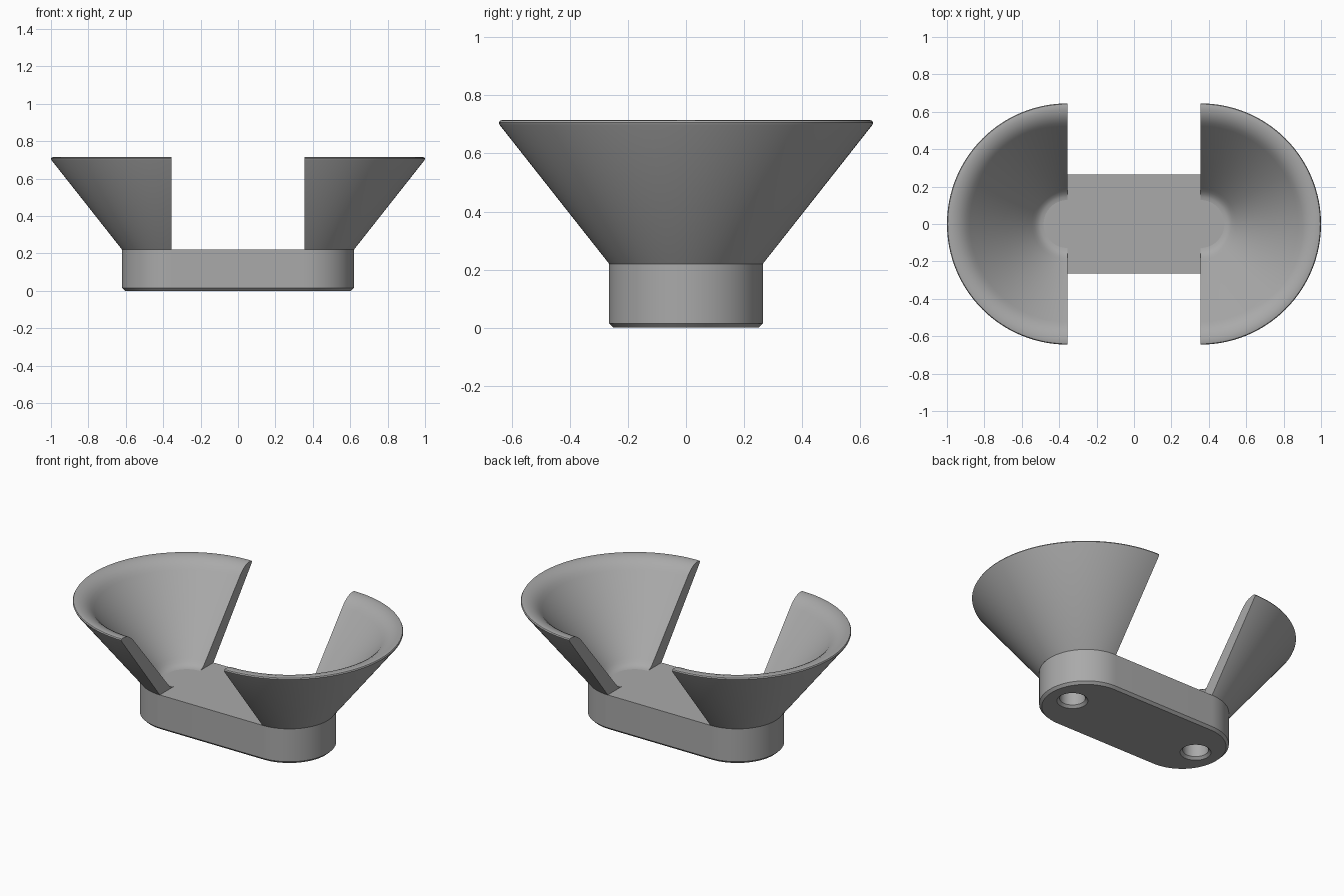
import bpy, bmesh, math

cube = bpy.data.objects.get("Cube")
if cube:
    bpy.data.objects.remove(cube, do_unlink=True)

END_X, BASE_R, BASE_H = 0.355, 0.265, 0.22
HOLE_X, HOLE_R, HOLE_DEPTH = 0.455, 0.073, 0.13
CHAMFER = 0.015

grey = bpy.data.materials.new("light grey")
grey.use_nodes = True
colour = (0.4, 0.4, 0.4, 1)
grey.diffuse_color = colour
grey.node_tree.nodes["Principled BSDF"].inputs["Base Color"].default_value = colour


def make_object(name, bm):
    bmesh.ops.recalc_face_normals(bm, faces=bm.faces)
    mesh = bpy.data.meshes.new(name)
    bm.to_mesh(mesh)
    bm.free()
    mesh.materials.append(grey)
    obj = bpy.data.objects.new(name, mesh)
    bpy.context.collection.objects.link(obj)
    return obj


def activate(obj):
    bpy.ops.object.select_all(action='DESELECT')
    obj.select_set(True)
    bpy.context.view_layer.objects.active = obj


def smooth(obj):
    activate(obj)
    bpy.ops.object.shade_smooth_by_angle(angle=math.radians(30))


def arc(cx, radius, start, steps, sweep=math.pi):
    return [(cx + radius * math.cos(start + sweep * i / steps),
             radius * math.sin(start + sweep * i / steps)) for i in range(steps + 1)]


def loft(name, layers):
    """Closed solid through stacked outlines of (points, z)."""
    bm = bmesh.new()
    rings = [[bm.verts.new((x, y, z)) for x, y in pts] for pts, z in layers]
    for a, b in zip(rings, rings[1:]):
        n = len(a)
        for i in range(n):
            bm.faces.new((a[i], a[(i + 1) % n], b[(i + 1) % n], b[i]))
    bm.faces.new(rings[0])
    bm.faces.new(rings[-1])
    return make_object(name, bm)


def stadium(radius):
    return (arc(END_X, radius, -math.pi / 2, 40) +
            arc(-END_X, radius, math.pi / 2, 40))


def circle(cx, radius):
    return arc(cx, radius, 0, 48, 2 * math.pi)[:-1]


# Rounded base with a chamfered underside
base = loft("base", [(stadium(BASE_R - CHAMFER), 0),
                     (stadium(BASE_R), CHAMFER),
                     (stadium(BASE_R), BASE_H)])

# Two blind, countersunk holes underneath
for x in (-HOLE_X, HOLE_X):
    cutter = loft("hole_cutter", [(circle(x, HOLE_R + 2 * CHAMFER), -CHAMFER),
                                  (circle(x, HOLE_R), CHAMFER),
                                  (circle(x, HOLE_R), HOLE_DEPTH)])
    cutter.hide_render = True
    cut = base.modifiers.new("hole", 'BOOLEAN')
    cut.operation = 'DIFFERENCE'
    cut.solver = 'EXACT'
    cut.object = cutter
    activate(base)
    bpy.ops.object.modifier_apply(modifier=cut.name)
    bpy.data.objects.remove(cutter, do_unlink=True)
smooth(base)

# Flared wall section: outer wall, rounded rim, inner wall, foot fillet
wall = [(BASE_R, BASE_H), (0.642, 0.698), (0.645, 0.706), (0.641, 0.713),
        (0.633, 0.715), (0.61, 0.714), (0.585, 0.707), (0.562, 0.695),
        (0.541, 0.678), (0.523, 0.658), (0.19, 0.262), (0.175, 0.244),
        (0.16, 0.231), (0.145, 0.223), (0.128, BASE_H)]


def half_cup(name, side):
    bm = bmesh.new()
    steps = 64
    rings = []
    for i in range(steps + 1):
        a = math.pi * (i / steps - 0.5)
        rings.append([bm.verts.new((side * (END_X + r * math.cos(a)), r * math.sin(a), z))
                      for r, z in wall])
    for a, b in zip(rings, rings[1:]):
        for j in range(len(wall) - 1):
            bm.faces.new((a[j], a[j + 1], b[j + 1], b[j]))
    bm.faces.new(rings[0])
    bm.faces.new(rings[-1])
    smooth(make_object(name, bm))


half_cup("left_cup", 1)
half_cup("right_cup", -1)
